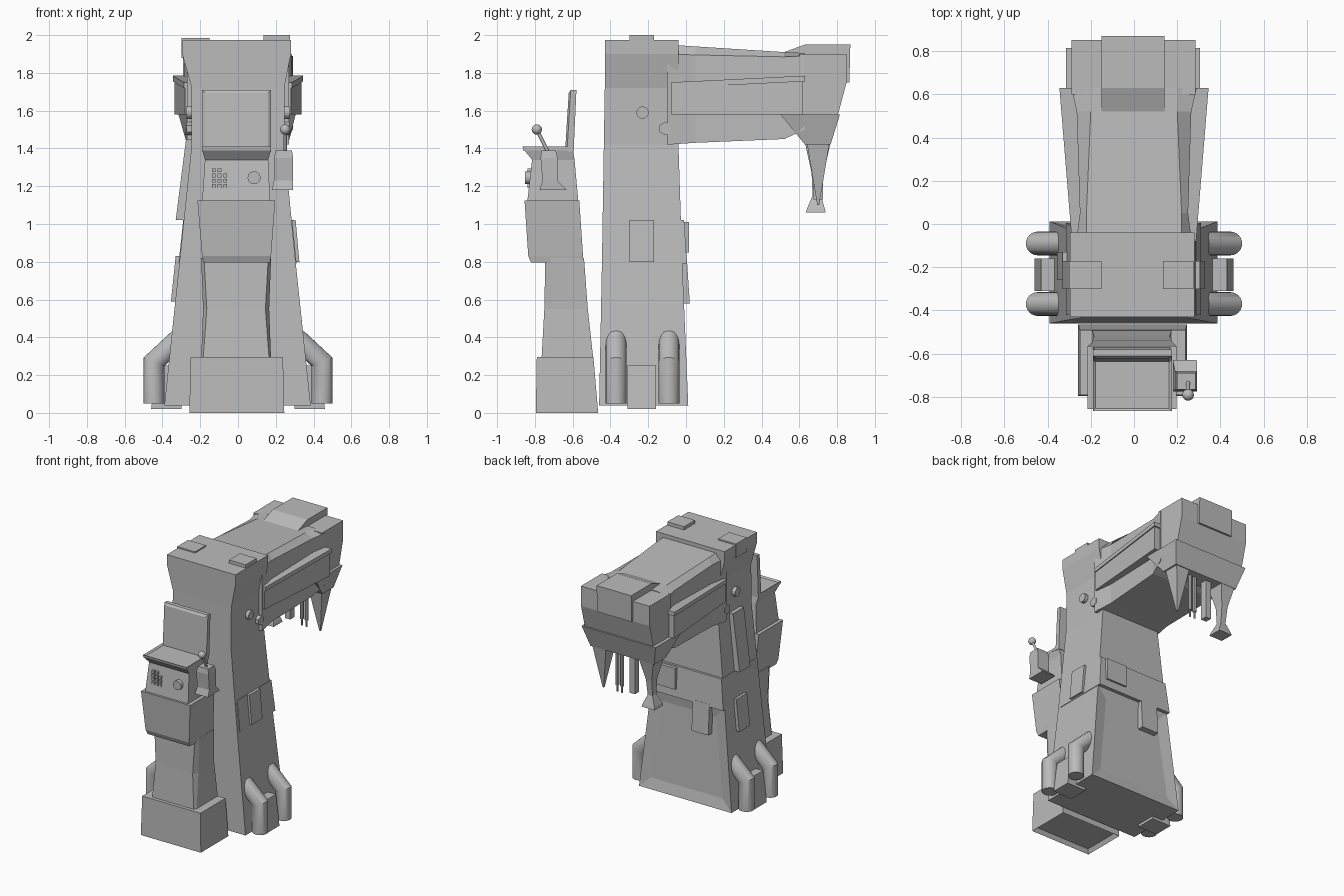
import bpy, bmesh, math
from mathutils import Vector

default_cube = bpy.data.objects.get("Cube")
if default_cube:
    bpy.data.objects.remove(default_cube, do_unlink=True)

grey = bpy.data.materials.new("plain grey")
grey.use_nodes = True
grey.diffuse_color = (0.5, 0.5, 0.5, 1)
grey.node_tree.nodes["Principled BSDF"].inputs["Base Color"].default_value = (0.5, 0.5, 0.5, 1)


def finish(name, bm):
    bmesh.ops.recalc_face_normals(bm, faces=bm.faces)
    mesh = bpy.data.meshes.new(name)
    bm.to_mesh(mesh)
    bm.free()
    mesh.materials.append(grey)
    obj = bpy.data.objects.new(name, mesh)
    bpy.context.collection.objects.link(obj)
    return obj


def loft_mesh(rings):
    """Skin a series of equal-length rings and cap both ends."""
    bm = bmesh.new()
    loops = [[bm.verts.new(p) for p in ring] for ring in rings]
    count = len(loops[0])
    for low, high in zip(loops, loops[1:]):
        for i in range(count):
            j = (i + 1) % count
            bm.faces.new((low[i], low[j], high[j], high[i]))
    bm.faces.new(loops[0])
    bm.faces.new(loops[-1])
    bmesh.ops.recalc_face_normals(bm, faces=bm.faces)
    return bm


def rect(z, x0, x1, y0, y1):
    return [(x0, y0, z), (x1, y0, z), (x1, y1, z), (x0, y1, z)]


def tower(name, *levels):
    """Stack of rectangles, each given as z, x0, x1, y0, y1."""
    return finish(name, loft_mesh([rect(*level) for level in levels]))


def box(name, x0, x1, y0, y1, z0, z1):
    return tower(name, (z0, x0, x1, y0, y1), (z1, x0, x1, y0, y1))


def side_prism(name, x0, x1, outline):
    """Extrude a y-z outline across x."""
    return finish(name, loft_mesh([[(x, y, z) for y, z in outline] for x in (x0, x1)]))


def inset_face(bm, direction, center_z, width, depth):
    """Inset the face that looks along a direction nearest to a height."""
    faces = [f for f in bm.faces if f.normal.dot(Vector(direction)) > 0.8]
    face = min(faces, key=lambda f: abs(f.calc_center_median().z - center_z))
    bmesh.ops.inset_region(bm, faces=[face], thickness=width)
    bmesh.ops.translate(bm, verts=face.verts, vec=Vector(direction) * depth)


def rod(name, start, end, radius, sides=24, smooth=True):
    start, end = Vector(start), Vector(end)
    axis = end - start
    bm = bmesh.new()
    bmesh.ops.create_cone(bm, cap_ends=True, segments=sides, radius1=radius,
                          radius2=radius, depth=axis.length)
    turn = axis.to_track_quat("Z", "Y").to_matrix()
    for v in bm.verts:
        v.co = turn @ v.co + (start + end) / 2
    for f in bm.faces:
        f.smooth = smooth and len(f.verts) == 4
    return finish(name, bm)


# Main column with a sunken panel low on the back
column = loft_mesh([rect(*level) for level in (
    (0.04, -0.39, 0.385, -0.46, 0.012),
    (0.8, -0.31, 0.305, -0.445, -0.02),
    (1.42, -0.245, 0.245, -0.435, -0.04),
    (1.72, -0.245, 0.245, -0.43, -0.04),
    (1.9, -0.295, 0.28, -0.43, -0.04),
    (1.975, -0.295, 0.28, -0.43, -0.04))])
inset_face(column, (0, 1, 0), 0.4, 0.12, -0.015)
finish("column", column)

# Wrapped band and bolt-on plates around the column
tower("column_band", (0.79, -0.315, 0.31, -0.42, 0.005), (1.02, -0.29, 0.287, -0.42, -0.01))
tower("left_side_plate", (0.8, 0.28, 0.325, -0.3, -0.17), (1.02, 0.26, 0.305, -0.3, -0.17))
tower("right_tall_plate", (1.02, -0.33, -0.25, -0.3, -0.17), (1.45, -0.275, -0.22, -0.3, -0.17))
tower("right_small_plate", (0.59, -0.355, -0.3, -0.26, -0.13), (0.83, -0.33, -0.28, -0.26, -0.13))
tower("back_plate", (0.58, -0.2, -0.06, -0.04, 0.02), (0.81, -0.2, -0.06, -0.04, 0.005))
box("back_band_plate", 0.08, 0.25, -0.05, 0.015, 0.85, 1.01)
box("left_top_block", 0.135, 0.275, -0.3, -0.17, 1.88, 2)
box("right_top_block", -0.3, -0.15, -0.3, -0.17, 1.88, 1.985)


# Overhanging arm: chamfered top, pinched waist, broad head
def arm_section(y, half, top_half, bottom, shoulder, top, low_y=None):
    low_y = y if low_y is None else low_y
    return [(-half, low_y, bottom), (half, low_y, bottom), (half, y, shoulder),
            (top_half, y, top), (-top_half, y, top), (-half, y, shoulder)]


finish("arm", loft_mesh([
    arm_section(-0.1, 0.27, 0.22, 1.42, 1.9, 1.95),
    arm_section(0.05, 0.25, 0.22, 1.43, 1.895, 1.94),
    arm_section(0.52, 0.265, 0.2, 1.45, 1.885, 1.91),
    arm_section(0.63, 0.29, 0.2, 1.5, 1.89, 1.905)]))
side_prism("head", -0.29, 0.285,
           [(0.6, 1.5), (0.79, 1.55), (0.805, 1.58), (0.85, 1.75), (0.85, 1.9), (0.6, 1.9)])
side_prism("head_cap", -0.15, 0.14,
           [(0.52, 1.88), (0.52, 1.91), (0.63, 1.95), (0.87, 1.95), (0.865, 1.75), (0.8, 1.75)])
tower("head_skirt", (1.42, -0.27, 0.265, 0.63, 0.765), (1.58, -0.315, 0.305, 0.5, 0.815))

# Side boxes widening towards the head, each with a thin top rail
for side, label in ((1, "left"), (-1, "right")):
    finish(label + "_arm_box", loft_mesh([
        [(side * x, y, z) for x, z in
         ((0.2, 1.58), (out, 1.58), (out, top), (0.2, top))]
        for y, out, top in ((-0.08, 0.28, 1.74), (0.62, 0.335, 1.77))]))
    finish(label + "_arm_rail", loft_mesh([
        [(side * x, y, z) for x, z in
         ((0.2, top - 0.03), (out, top - 0.03), (out, top), (0.2, top))]
        for y, out, top in ((-0.08, 0.287, 1.75), (0.63, 0.345, 1.785))]))
    # Hexagonal bolts beside the arm root
    for number, (y, z, r) in enumerate(((-0.23, 1.59, 0.033), (-0.11, 1.505, 0.035))):
        rod(f"{label}_bolt_{number}", (side * 0.22, y, z), (side * 0.272, y, z), r,
            6 + 6 * (1 - number), False)
    # Feet: two bent pipes and a block between them
    for number, y in enumerate((-0.37, -0.09)):
        bend = (0.2, 0.42), (0.445, 0.27), (0.445, 0.05)
        rings = []
        for (x, z), (ux, uz) in zip(((0.31, 0.395), bend[1], bend[2]),
                                    ((0.7, 0.7), (1, 0.414), (1, 0))):
            rings.append([(side * (x + 0.055 * ux * math.cos(a)),
                           y + 0.055 * math.sin(a),
                           z + 0.055 * uz * math.cos(a))
                          for a in (math.tau * i / 24 for i in range(24))])
        pipe = loft_mesh(rings)
        for f in pipe.faces:
            f.smooth = len(f.verts) == 4
        for e in pipe.edges:
            e.smooth = e.calc_face_angle(0) < 0.6
        finish(f"{label}_foot_pipe_{number}", pipe)
    side_prism_points = ((0.3, 0.02), (0.46, 0.02), (0.43, 0.25), (0.3, 0.25))
    finish(label + "_foot_block", loft_mesh(
        [[(side * x, y, z) for x, z in side_prism_points] for y in (-0.31, -0.16)]))

# Tools hanging below the head
tower("spike_tool", (1.1, 0.195, 0.205, 0.695, 0.705), (1.43, 0.14, 0.255, 0.64, 0.76))
for number, x in enumerate((0.045, 0.085)):
    rod(f"needle_tool_{number}", (x, 0.7, 1.15), (x, 0.7, 1.43), 0.014, 8, False)
    rod(f"needle_tip_{number}", (x, 0.7, 1.1), (x, 0.7, 1.16), 0.007, 8, False)
box("post_tool", -0.08, -0.035, 0.675, 0.725, 1.13, 1.43)
tower("flared_tool", (1.06, -0.255, -0.145, 0.635, 0.74), (1.08, -0.25, -0.15, 0.64, 0.735),
      (1.15, -0.22, -0.18, 0.67, 0.715), (1.27, -0.225, -0.175, 0.665, 0.73),
      (1.43, -0.26, -0.14, 0.63, 0.765))

# Console stand, hollow under its base
base = loft_mesh([rect(0, -0.258, 0.245, -0.795, -0.465),
                  rect(0.295, -0.25, 0.238, -0.79, -0.49)])
inset_face(base, (0, 0, -1), 0, 0.025, -0.03)
finish("console_base", base)


def stand_ring(z, half, front, back, cut):
    mid = -0.01
    return [(mid - half + cut, front, z), (mid + half - cut, front, z),
            (mid + half, front + 2 * cut, z), (mid + half, back, z),
            (mid - half, back, z), (mid - half, front + 2 * cut, z)]


finish("console_stand", loft_mesh([
    stand_ring(0.28, 0.185, -0.765, -0.49, 0.01), stand_ring(0.55, 0.175, -0.75, -0.52, 0.02),
    stand_ring(0.82, 0.185, -0.745, -0.54, 0.015)]))
tower("console_chest", (0.795, -0.182, 0.17, -0.82, -0.545), (0.83, -0.19, 0.175, -0.835, -0.545),
      (1.125, -0.215, 0.197, -0.855, -0.565))
tower("console_body", (1.12, -0.19, 0.17, -0.84, -0.57), (1.34, -0.175, 0.16, -0.815, -0.59),
      (1.395, -0.19, 0.175, -0.86, -0.6))

# Desk tray and leaning screen, both with a sunken field
desk = loft_mesh([rect(1.39, -0.19, 0.175, -0.862, -0.605), rect(1.41, -0.19, 0.175, -0.865, -0.605)])
inset_face(desk, (0, 0, 1), 1.41, 0.018, -0.01)
finish("desk_tray", desk)
screen = loft_mesh([rect(1.385, -0.19, 0.175, -0.63, -0.595), rect(1.71, -0.19, 0.175, -0.61, -0.58)])
inset_face(screen, (0, -1, 0), 1.55, 0.022, 0.01)
finish("screen", screen)

# Keypad and dial on the console face
for row in range(4):
    for col in range(3 if row > 2 else 2 if row < 1 else 3):
        x, z = -0.128 + 0.03 * col, 1.285 - 0.028 * row
        box(f"key_{row}_{col}", x - 0.01, x + 0.01, -0.84, -0.8, z - 0.01, z + 0.01)
rod("dial", (0.085, -0.8, 1.245), (0.085, -0.852, 1.245), 0.034)

# Lever box with its ball-topped stick
tower("lever_box", (1.18, 0.18, 0.29, -0.775, -0.63), (1.23, 0.19, 0.292, -0.76, -0.68),
      (1.35, 0.19, 0.292, -0.77, -0.68), (1.39, 0.2, 0.285, -0.765, -0.69))
rod("lever_stick", (0.25, -0.73, 1.38), (0.25, -0.79, 1.5), 0.009, 12)
ball = bmesh.new()
bmesh.ops.create_uvsphere(ball, u_segments=20, v_segments=12, radius=0.027)
bmesh.ops.translate(ball, verts=ball.verts, vec=(0.25, -0.79, 1.5))
for f in ball.faces:
    f.smooth = True
finish("lever_ball", ball)
